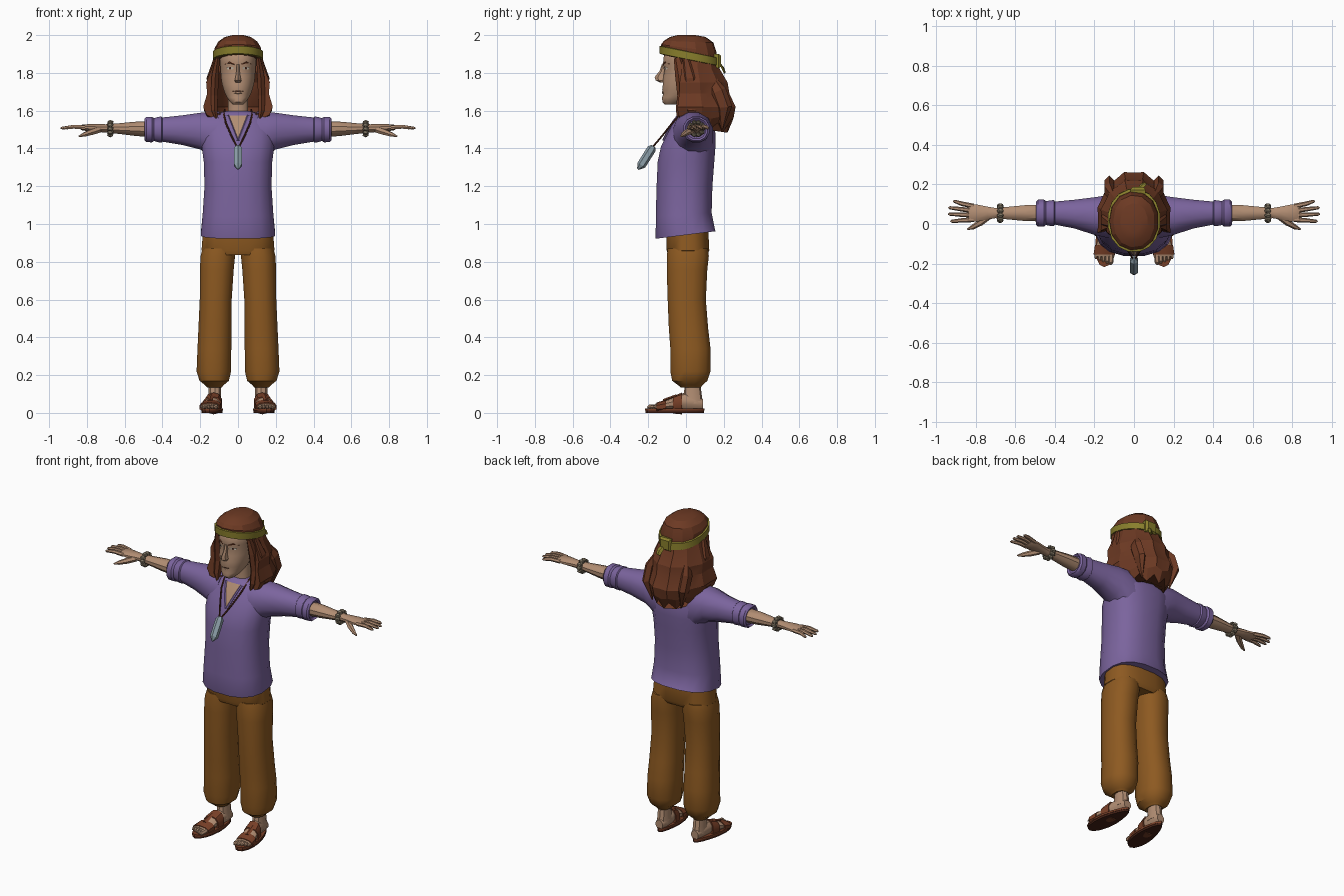
import bpy, bmesh, math
from mathutils import Vector, Matrix
from mathutils.bvhtree import BVHTree


def mat(name, rgb):
    m = bpy.data.materials.new(name)
    m.diffuse_color = tuple((c / 255) ** 2.2 for c in rgb) + (1,)
    return m


SKIN = mat("skin", (176, 140, 114))
HAIR = mat("hair_brown", (108, 60, 40))
SHIRT = mat("shirt_purple", (122, 100, 156))
PANTS = mat("trouser_ochre", (140, 90, 38))
BAND = mat("olive", (136, 126, 48))
LEATHER = mat("leather", (120, 66, 44))
DARK = mat("dark_brown", (70, 38, 28))
BEAD = mat("bead_grey", (128, 118, 100))
CRYSTAL = mat("crystal_grey", (140, 158, 168))
EYE = mat("eye_pale", (200, 188, 170))


def finish(name, bm, m, angle=35):
    bmesh.ops.recalc_face_normals(bm, faces=bm.faces)
    me = bpy.data.meshes.new(name)
    bm.to_mesh(me)
    bm.free()
    me.materials.append(m)
    if angle:
        me.shade_smooth()
        me.set_sharp_from_angle(angle=math.radians(angle))
    ob = bpy.data.objects.new(name, me)
    bpy.context.collection.objects.link(ob)
    return ob


def loft(name, rings, m, angle=35, flip=1, caps=True):
    """Skin a list of closed rings; flip=-1 builds the mirrored side."""
    bm = bmesh.new()
    vs = [[bm.verts.new((p[0] * flip, p[1], p[2])) for p in r] for r in rings]
    n = len(vs[0])
    for a, b in zip(vs, vs[1:]):
        for i in range(n):
            j = (i + 1) % n
            bm.faces.new((a[i], a[j], b[j], b[i]))
    if caps:
        bm.faces.new(vs[0])
        bm.faces.new(vs[-1])
    return finish(name, bm, m, angle)


def ring(c, a, b, n=12, axis='z', p=1.0, tilt=0.0):
    pts = []
    for i in range(n):
        t = 2 * math.pi * (i + .5) / n
        ct, st = math.cos(t), math.sin(t)
        u = a * math.copysign(abs(ct) ** p, ct)
        v = b * math.copysign(abs(st) ** p, st)
        d = {'z': (u, v, tilt * v / b), 'x': (0, u, v), 'y': (u, 0, v)}[axis]
        pts.append(Vector(c) + Vector(d))
    return pts


def upright(name, rows, m, n=12, p=.85, cx=0, angle=35, flip=1):
    """Rows of (z, front y, back y, half width, tilt)."""
    return loft(name, [ring((cx, (f + k) / 2, z), w, (k - f) / 2, n, p=p, tilt=t)
                       for z, f, k, w, t in rows], m, angle, flip)


def tube(name, path, radii, m, n=6, flat=1.0, ref=(0, 0, 1), angle=35, flip=1):
    """Tapered tube along a path; flat thins it along the ref direction."""
    P = [Vector(q) for q in path]
    rings = []
    for i, q in enumerate(P):
        t = (P[min(i + 1, len(P) - 1)] - P[max(i - 1, 0)]).normalized()
        s = t.cross(Vector(ref)).normalized()
        u = s.cross(t)
        rings.append([q + radii[i] * (s * math.cos(k * math.tau / n) + u * flat * math.sin(k * math.tau / n))
                      for k in range(n)])
    return loft(name, rings, m, angle, flip)


def surface(ob):
    """Return a function giving the front surface y at (x, z)."""
    me = ob.data
    tree = BVHTree.FromPolygons([v.co for v in me.vertices], [tuple(f.vertices) for f in me.polygons])

    def hit(x, z, off=.004):
        loc = tree.ray_cast(Vector((x, -2, z)), Vector((0, 1, 0)))[0]
        return Vector((x, (loc.y if loc else 0) - off, z))
    return hit


# shirt body
torso = upright("shirt_body", [
    (.942, -.162, .16, .2, .02), (.945, -.163, .157, .2, .02), (1.05, -.162, .138, .19, .01),
    (1.2, -.158, .142, .18, 0), (1.33, -.152, .152, .184, 0), (1.41, -.135, .158, .195, 0),
    (1.48, -.1, .158, .197, 0), (1.54, -.066, .138, .18, 0), (1.585, -.035, .11, .12, 0),
    (1.597, -.018, .092, .068, 0)], SHIRT, n=16, p=.8)
chest = surface(torso)

# open neckline, as a thin skin plate with a rolled purple edge
bm = bmesh.new()
rows = []
for k in range(7):
    w = .004 + .05 * k / 6
    rows.append([bm.verts.new(chest(w * s, 1.445 + .13 * k / 6)) for s in (-1, -.5, 0, .5, 1)])
for a, b in zip(rows, rows[1:]):
    for i in range(4):
        bm.faces.new((a[i], a[i + 1], b[i + 1], b[i]))
finish("neckline_skin", bm, SKIN)
neck = upright("neck", [(1.54, -.02, .09, .062, 0), (1.6, -.015, .085, .055, 0), (1.68, -.02, .085, .055, 0)], SKIN)

# trousers: hips
upright("hips", [(.835, -.095, .11, .17, 0), (.86, -.104, .125, .196, 0), (.96, -.105, .12, .188, 0)], PANTS, n=16, p=.75)

for s, side in ((1, "left"), (-1, "right")):
    # sleeve with rolled cuff: x, centre y, centre z, half depth, half height
    loft(side + "_sleeve", [ring((x, y, z), a, b, 12, 'x', .9) for x, y, z, a, b in (
        (.1, .035, 1.46, .11, .14), (.15, .038, 1.475, .108, .118), (.2, .04, 1.492, .098, .1),
        (.3, .05, 1.497, .075, .08), (.4, .055, 1.5, .06, .066), (.405, .055, 1.5, .068, .071),
        (.425, .055, 1.5, .066, .069), (.445, .055, 1.5, .062, .062), (.455, .055, 1.5, .071, .07),
        (.485, .055, 1.5, .071, .068), (.495, .055, 1.5, .06, .06), (.485, .055, 1.5, .05, .05))], SHIRT, flip=s)
    # forearm and palm
    loft(side + "_forearm", [ring((x, .055, z), a, b, 10, 'x') for x, z, a, b in (
        (.47, 1.502, .044, .042), (.55, 1.504, .042, .037), (.62, 1.505, .035, .029),
        (.7, 1.506, .027, .022), (.74, 1.508, .034, .021), (.79, 1.51, .045, .019),
        (.825, 1.511, .046, .015), (.835, 1.511, .042, .01))], SKIN, flip=s)
    # fingers: base y, tip x, tip y
    for i, (y, tx, ty) in enumerate(((.09, .915, .115), (.067, .938, .082), (.044, .94, .05), (.022, .928, .014))):
        tube(f"{side}_finger_{i + 1}", [(.81, y, 1.511), (.87, (y + ty) / 2, 1.515), (tx - .008, ty, 1.508), (tx, ty, 1.506)],
             (.0125, .0115, .008, .003), SKIN, flip=s)
    tube(side + "_thumb", [(.735, .04, 1.5), (.775, .008, 1.487), (.815, -.016, 1.473), (.842, -.027, 1.464)],
         (.018, .017, .012, .004), SKIN, flip=s)
    # bead bracelet
    bm = bmesh.new()
    for k in range(10):
        t = k * math.tau / 10
        M = Matrix.Translation((s * .676, .055 + .037 * math.cos(t), 1.505 + .034 * math.sin(t)))
        bmesh.ops.create_icosphere(bm, subdivisions=1, radius=.014, matrix=M @ Matrix.Diagonal((1.35, 1, 1, 1)))
    finish(side + "_bracelet", bm, BEAD, 0)

    # trouser leg: z, centre x, half width, front y, back y
    loft(side + "_trouser_leg", [ring((cx, (f + k) / 2, z), w, (k - f) / 2, 12, p=.85) for z, cx, w, f, k in (
        (.135, .125, .04, -.03, .08), (.148, .125, .052, -.045, .09), (.17, .126, .08, -.076, .116),
        (.22, .128, .094, -.086, .133), (.34, .125, .092, -.086, .133), (.45, .122, .09, -.094, .12),
        (.6, .118, .087, -.1, .108), (.76, .112, .092, -.105, .116), (.83, .107, .094, -.105, .124),
        (.87, .1, .09, -.1, .12))], PANTS, flip=s)
    # ankle and foot
    upright(side + "_ankle", [(.05, -.02, .09, .038, 0), (.09, -.012, .084, .034, 0), (.16, -.006, .075, .034, 0)],
            SKIN, n=10, cx=.123, flip=s)
    foot = ((.09, .123, .045, .026, .028), (.05, .123, .055, .037, .04), (-.01, .127, .06, .039, .046),
            (-.07, .138, .048, .045, .034), (-.13, .148, .037, .051, .022), (-.165, .152, .032, .049, .015))
    loft(side + "_foot", [ring((cx, y, cz), a, b, 10, 'y') for y, cx, cz, a, b in foot], SKIN, flip=s)
    for i in range(5):
        x, r, l = .115 + .019 * i, .014 - .0014 * i, -.205 + .007 * i
        tube(f"{side}_toe_{i + 1}", [(x, -.15, .034), (x + .002, l + .012, .032), (x + .002, l, .028)],
             (r, r * .95, r * .4), SKIN, flip=s)
    # sandal sole in two layers
    def outline(z, g):
        pts = []
        for i in range(16):
            t = i * math.tau / 16
            y = -.06 + (.155 + g) * math.cos(t)
            w = .053 - .1 * (y + .06) * (1 if y > -.1 else .6)
            pts.append((.136 - .09 * (y + .06) + (w + g) * math.sin(t), y, z))
        return pts
    loft(side + "_sandal_sole", [outline(0, 0), outline(.014, 0)], DARK, flip=s)
    loft(side + "_sandal_footbed", [outline(.012, .003), outline(.024, .003)], LEATHER, flip=s)
    # sandal straps wrapping the foot
    for nm, st in (("toe", ((-.105, .144, .036, .055, .034), (-.155, .151, .03, .056, .025))),
                   ("instep", ((-.02, .129, .05, .046, .058), (-.07, .138, .042, .051, .045)))):
        loft(f"{side}_{nm}_strap", [ring((cx, y, cz), a, b, 10, 'y', .8) for y, cx, cz, a, b in st], LEATHER, flip=s)
    tube(side + "_strap_buckle", [(.142, -.05, .092), (.148, -.12, .066)], (.014, .014), LEATHER, 4, flat=.5, flip=s)

    # pendant cord and rolled neckline edge
    tube(side + "_cord", [(.07, .03, 1.605), (.075, -.03, 1.578), chest(.065, 1.535, .008), (.036, -.125, 1.468),
                          (.004, -.178, 1.405)], (.005,) * 5, DARK, 5, ref=(1, 0, .3), flip=s)
    tube(side + "_neckline_edge", [chest(.004 + .05 * k / 4, 1.443 + .13 * k / 4, .003) for k in range(5)],
         (.007,) * 5, SHIRT, 5, ref=(0, 1, 0), flip=s)

# crystal pendant
tube("crystal_pendant", [(0, -.172, 1.412), (0, -.182, 1.398), (0, -.236, 1.312), (0, -.255, 1.29)],
     (.012, .024, .024, .005), CRYSTAL, 6, ref=(1, 0, 0), angle=0)

# head
head = upright("head", [
    (1.632, -.112, -.05, .026, 0), (1.645, -.126, -.02, .042, 0), (1.67, -.128, .03, .06, 0),
    (1.69, -.122, .06, .07, 0), (1.71, -.128, .08, .077, 0), (1.74, -.124, .1, .086, 0),
    (1.78, -.122, .115, .092, 0), (1.82, -.115, .125, .094, 0), (1.85, -.124, .128, .097, 0),
    (1.9, -.118, .13, .1, 0), (1.95, -.08, .1, .08, 0)], SKIN, n=16, p=.9)
face = surface(head)
loft("nose", [ring((0, y, z), a, b, 6) for z, y, a, b in (
    (1.845, -.118, .01, .01), (1.81, -.12, .01, .02), (1.778, -.132, .015, .034),
    (1.76, -.13, .021, .03), (1.748, -.12, .014, .015))], SKIN)


def plate(name, cx, cz, a, b, m, off=.004):
    """Thin oval following the face."""
    bm = bmesh.new()
    pts = [face(cx + a * math.cos(k * math.tau / 8), cz + b * math.sin(k * math.tau / 8), off) for k in range(8)]
    mid = bm.verts.new(face(cx, cz, off))
    vs = [bm.verts.new(q) for q in pts]
    for k in range(8):
        bm.faces.new((mid, vs[k], vs[(k + 1) % 8]))
    finish(name, bm, m)


plate("mouth", 0, 1.703, .029, .003, DARK, .003)
tube("lower_lip", [face(x, 1.695, -.001) for x in (-.022, 0, .022)], (.003, .007, .003), SKIN, ref=(0, 1, 0))
for s, side in ((1, "left"), (-1, "right")):
    plate(side + "_eye", s * .042, 1.825, .02, .008, EYE)
    plate(side + "_iris", s * .042, 1.825, .006, .007, DARK, .006)
    tube(side + "_eyebrow", [face(s * x, z, 0) for x, z in ((.018, 1.846), (.045, 1.855), (.07, 1.846))],
         (.004, .005, .002), HAIR, 5, ref=(0, 1, 0))

# hair cap
upright("hair_cap", [
    (1.862, -.124, .168, .122, -.034), (1.89, -.132, .168, .127, -.034), (1.93, -.133, .162, .124, -.02),
    (1.965, -.118, .146, .105, -.005), (1.99, -.085, .105, .07, 0), (2.0, -.045, .05, .03, 0)], HAIR, n=13, p=.95, angle=20)

# long hair: horseshoe section wrapped round the back, jagged at the bottom
rows = []
for z, w, back, jag in ((1.88, .122, .165, 0), (1.82, .142, .18, 0), (1.75, .17, .222, 0), (1.69, .165, .232, 0),
                        (1.62, .186, .265, 0), (1.56, .168, .255, .3), (1.505, .14, .225, 1)):
    out, inn = [], []
    for i in range(15):
        t = math.radians(-105 + 15 * i)
        wave = 1 + .025 * (-1) ** i
        zz = z + jag * (.022 * (-1) ** i + .03 * (1 - math.cos(t)))
        sn, cs = math.sin(t), math.cos(t)
        out.append((w * wave * sn, .02 + (back - .02) * wave * cs, zz))
        inn.append(((w - .05) * sn, .02 + (back - .08) * cs, zz + .02 * jag))
    rows.append(out + inn[::-1])
loft("long_hair", rows, HAIR, angle=20)

# loose locks beside the face and over the shoulders
for s, side in ((1, "left"), (-1, "right")):
    for i, (path, rad) in enumerate((
            ([(.108, -.045, 1.88), (.12, -.022, 1.79), (.125, -.01, 1.68), (.125, -.025, 1.6), (.112, -.04, 1.54)],
             (.02, .036, .036, .03, .004)),
            ([(.12, .0, 1.87), (.145, .02, 1.77), (.14, .03, 1.68), (.16, .03, 1.6), (.145, .02, 1.55)],
             (.02, .04, .04, .038, .006)),
            ([(.1, .13, 1.78), (.125, .17, 1.7), (.125, .2, 1.62), (.1, .19, 1.5)], (.02, .045, .045, .005)))):
        tube(f"{side}_lock_{i + 1}", path, rad, HAIR, 6, flat=.6, ref=(1, 0, 0), angle=0, flip=s)

# headband with a knot at the back
band = [(1.868, -.136, .174, .128, -.032), (1.87, -.142, .18, .134, -.032),
        (1.91, -.143, .177, .134, -.032), (1.912, -.137, .17, .128, -.032)]
upright("headband", band, BAND, n=16, p=.95)
loft("headband_knot", [ring((.02, y, 1.863), a, b, 4, 'y') for y, a, b in (
    (.145, .05, .05), (.172, .056, .054), (.186, .04, .04))], BAND, 0)
tube("headband_tail", [(.03, .178, 1.85), (.045, .195, 1.825), (.05, .205, 1.8)], (.012, .018, .014), BAND, 4,
     flat=.4, ref=(0, 1, 0), angle=0)
